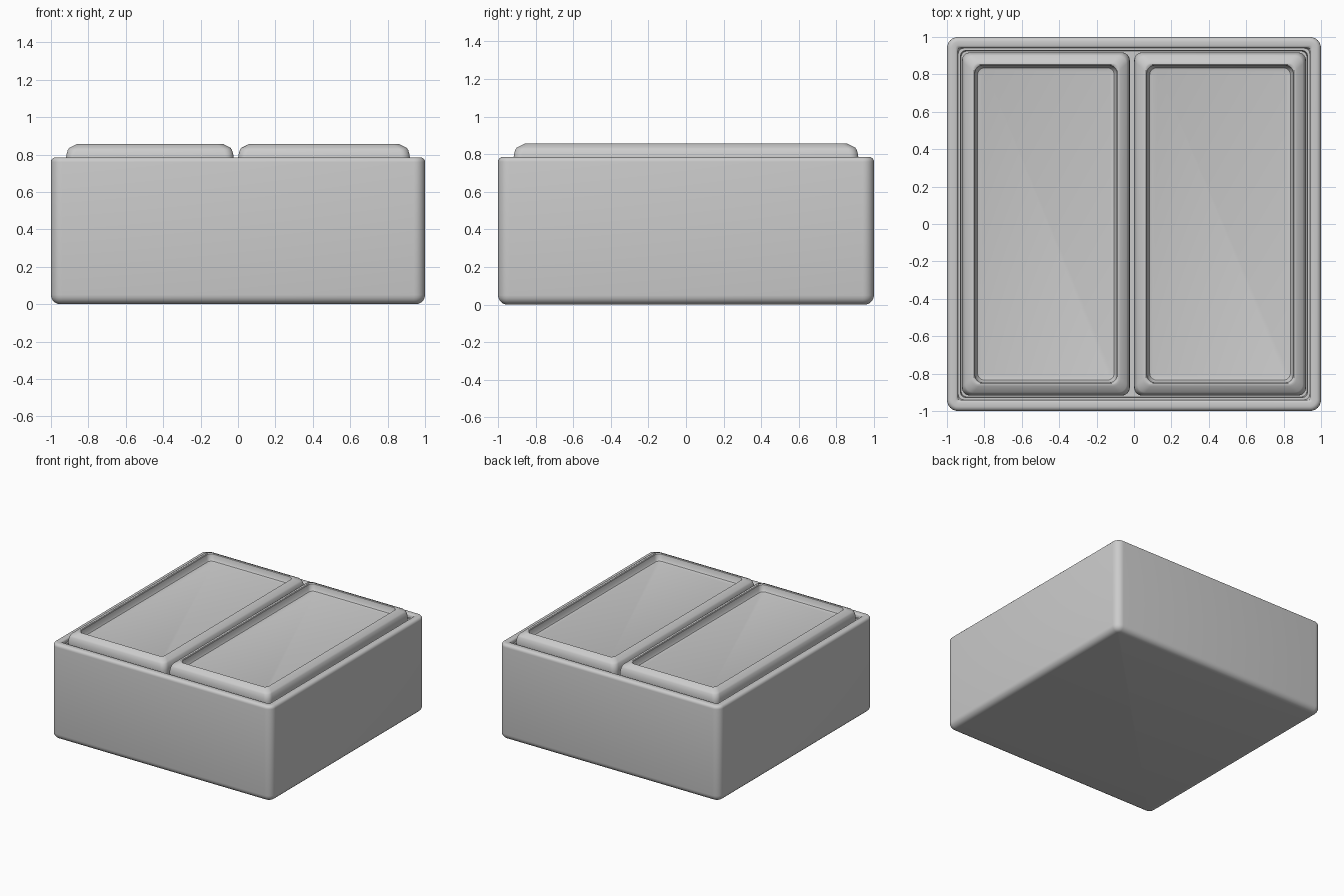
import bpy, bmesh
from math import sin, cos, pi, radians

if "Cube" in bpy.data.objects:
    bpy.data.objects.remove(bpy.data.objects["Cube"], do_unlink=True)

GREY = (0.6, 0.6, 0.6, 1)
grey = bpy.data.materials.new("light grey")
grey.use_nodes = True
grey.diffuse_color = GREY
grey.node_tree.nodes["Principled BSDF"].inputs["Base Color"].default_value = GREY


def rounded_ring(bm, cx, hx, hy, r, z, steps=6):
    """Closed loop of vertices around a rounded rectangle."""
    verts = []
    for quarter, (sx, sy) in enumerate([(1, 1), (-1, 1), (-1, -1), (1, -1)]):
        for i in range(steps + 1):
            a = (quarter + i / steps) * pi / 2
            verts.append(bm.verts.new((cx + sx * (hx - r) + r * cos(a),
                                       sy * (hy - r) + r * sin(a), z)))
    return verts


def loft(name, cx, hx, hy, profile):
    """Stack rounded rectangles given as (inset, height, corner radius)."""
    bm = bmesh.new()
    rings = [rounded_ring(bm, cx, hx - d, hy - d, r, z) for d, z, r in profile]
    bm.faces.new(rings[0][::-1])
    for low, high in zip(rings, rings[1:]):
        n = len(low)
        for i in range(n):
            j = (i + 1) % n
            bm.faces.new((low[i], low[j], high[j], high[i]))
    bm.faces.new(rings[-1])
    mesh = bpy.data.meshes.new(name)
    bm.to_mesh(mesh)
    bm.free()
    mesh.materials.append(grey)
    ob = bpy.data.objects.new(name, mesh)
    bpy.context.collection.objects.link(ob)
    bpy.ops.object.select_all(action="DESELECT")
    ob.select_set(True)
    bpy.context.view_layer.objects.active = ob
    bpy.ops.object.shade_smooth_by_angle(angle=radians(32))
    return ob


def fillet(inset, z, size, start, end, corner, steps=5):
    """Quarter-round section of a profile, swept around (inset, z)."""
    return [(inset - size * cos(a), z + size * sin(a), corner(inset - size * cos(a)))
            for a in (radians(start + (end - start) * i / steps) for i in range(steps + 1))]


# Box body: rounded base, straight walls, soft rim and a recessed ledge
def body_corner(d):
    return max(0.06 - d, 0.012)


body = fillet(0.05, 0.05, 0.05, -90, 0, body_corner)
body += fillet(0.025, 0.76, 0.025, 0, 90, body_corner)
body += fillet(0.045, 0.77, 0.015, 90, 180, body_corner, 3)
body += [(0.06, 0.755, 0.03), (0.072, 0.755, 0.03), (0.076, 0.72, 0.03)]
loft("box_body", 0, 1, 1, body)

# Two lids: bevelled frame around a sunken panel
lid = [(0.005, 0.72, 0.04), (0, 0.775, 0.045), (0.003, 0.8, 0.045), (0.01, 0.825, 0.045),
       (0.018, 0.836, 0.045), (0.05, 0.852, 0.04), (0.058, 0.856, 0.035), (0.065, 0.856, 0.03),
       (0.069, 0.852, 0.04), (0.075, 0.815, 0.04), (0.084, 0.802, 0.035), (0.098, 0.798, 0.03)]
for name, x0, x1 in (("right_lid", -0.92, -0.022), ("left_lid", 0, 0.92)):
    loft(name, (x0 + x1) / 2, (x1 - x0) / 2, 0.918, lid)
